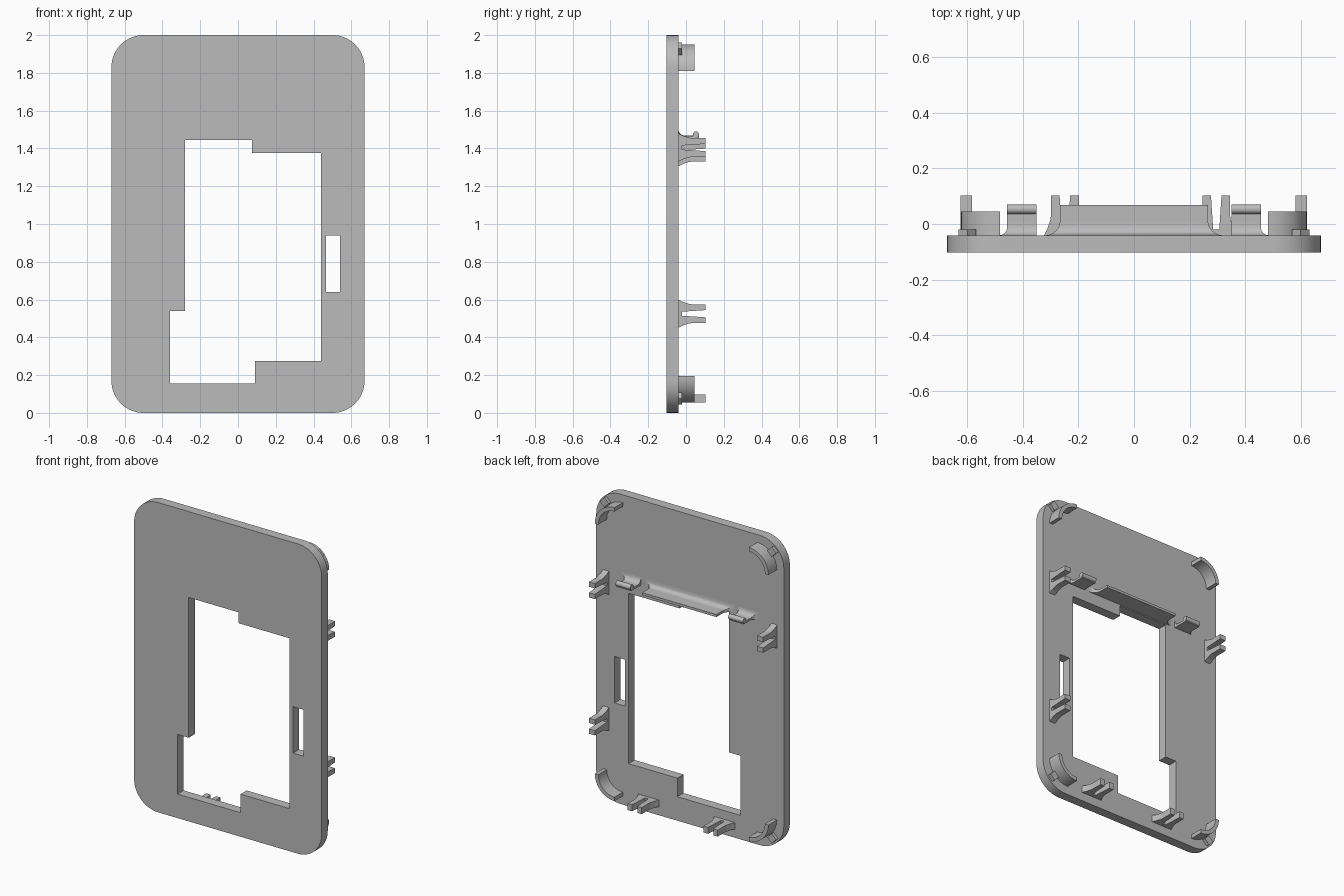
import bpy, bmesh, math
from math import sin, cos, pi, sqrt

cube = bpy.data.objects.get("Cube")
if cube:
    bpy.data.objects.remove(cube)

grey = bpy.data.materials.new("plain grey")
grey.use_nodes = True
grey.diffuse_color = (0.5, 0.5, 0.5, 1)
grey.node_tree.nodes["Principled BSDF"].inputs["Base Color"].default_value = (0.5, 0.5, 0.5, 1)

FRONT, BACK, TIP = -0.103, -0.041, 0.103


def loft(name, rings, smooth=True):
    """Skin a list of equal-length point rings and cap both ends."""
    bm = bmesh.new()
    loops = [[bm.verts.new(p) for p in ring] for ring in rings]
    for a, b in zip(loops, loops[1:]):
        for i in range(len(a)):
            j = (i + 1) % len(a)
            bm.faces.new((a[i], a[j], b[j], b[i]))
    bm.faces.new(loops[0])
    bm.faces.new(loops[-1])
    bmesh.ops.recalc_face_normals(bm, faces=bm.faces)
    mesh = bpy.data.meshes.new(name)
    bm.to_mesh(mesh)
    bm.free()
    mesh.materials.append(grey)
    obj = bpy.data.objects.new(name, mesh)
    bpy.context.collection.objects.link(obj)
    if smooth:
        shade(obj)
    return obj


def shade(obj):
    bpy.ops.object.select_all(action='DESELECT')
    obj.select_set(True)
    bpy.context.view_layer.objects.active = obj
    bpy.ops.object.shade_smooth_by_angle(angle=math.radians(30))


def slab(name, outline, y0, y1, smooth=True):
    """Extrude an x-z outline through the depth."""
    return loft(name, [[(x, y, z) for x, z in outline] for y in (y0, y1)], smooth)


def arc(cx, cz, r, start, end, steps=16):
    return [(cx + r * cos(start + (end - start) * i / steps),
             cz + r * sin(start + (end - start) * i / steps)) for i in range(steps + 1)]


# Face plate with rounded corners
W, R = 0.67, 0.17
outline = []
for k, (sx, cz) in enumerate([(1, 2 - R), (-1, 2 - R), (-1, R), (1, R)]):
    outline += arc(sx * (W - R), cz, R, k * pi / 2, (k + 1) * pi / 2)
plate = slab("face_plate", outline, FRONT, BACK, False)

# Stepped window and narrow slot
window = [(-0.28, 1.445), (0.075, 1.445), (0.075, 1.375), (0.44, 1.375), (0.44, 0.275),
          (0.09, 0.275), (0.09, 0.155), (-0.36, 0.155), (-0.36, 0.54), (-0.28, 0.54)]
slot = [(0.465, 0.64), (0.54, 0.64), (0.54, 0.94), (0.465, 0.94)]
for name, shape in (("window_cutter", window), ("slot_cutter", slot)):
    cutter = slab(name, shape, FRONT - 0.1, BACK + 0.1, False)
    cutter.hide_render = True
    mod = plate.modifiers.new(name, 'BOOLEAN')
    mod.operation, mod.solver, mod.object = 'DIFFERENCE', 'EXACT', cutter
    bpy.context.view_layer.objects.active = plate
    bpy.ops.object.modifier_apply(modifier=name)
    bpy.data.objects.remove(cutter)
shade(plate)

# Corner ribs with a small block outside each
for side, sx in (("left", 1), ("right", -1)):
    for level, sz, cz in (("top", 1, 1.81), ("bottom", -1, 0.195)):
        cx = 0.48
        rib = arc(cx, 0, 0.14, 0, pi / 2) + arc(cx, 0, 0.115, pi / 2, 0)
        slab(f"corner_rib_{level}_{side}", [(sx * x, cz + sz * z) for x, z in rib],
             BACK - 0.005, 0.045)
        block = arc(cx + 0.118, 0.118, 0.032, 0, 1.5 * pi, 3)
        slab(f"corner_block_{level}_{side}", [(sx * x, cz + sz * z) for x, z in block],
             BACK - 0.005, -0.02, False)

# Two-pronged clips: half profile of (offset from centre, depth), mirrored
half = [(0.075, BACK - 0.005), (0.075, BACK), (0.062, -0.015), (0.052, 0.015), (0.05, 0.03),
        (0.05, TIP), (0.019, TIP), (0.011, -0.02)]
profile = half + [(-u, y) for u, y in reversed(half)]


def side_clip(name, x, z):
    loft(name, [[(x + t, y, z + u) for u, y in profile] for t in (-0.021, 0.021)], False)


def bottom_clip(name, x, z):
    loft(name, [[(x + u, y, z + t) for u, y in profile] for t in (-0.021, 0.021)], False)


side_clip("clip_upper_left", 0.6, 1.405)
side_clip("clip_upper_right", -0.602, 1.38)
side_clip("clip_lower_left", 0.6, 0.525)
bottom_clip("clip_bottom_left", 0.295, 0.077)
bottom_clip("clip_bottom_right", -0.248, 0.077)


# Ledges above the window, blended into the plate with a fillet
def fillet(depth, r):
    d = max(0, min(depth, r))
    return r - sqrt(r * r - (r - d) ** 2)


def ledge(name, x0, x1, flare0, flare1, top, end):
    depths = [0.06 * (1 - cos(i * pi / 16)) for i in range(9)]
    rings = []
    for d in [-0.005] + depths + [end - BACK]:
        if d > end - BACK:
            continue
        a = x0 - (fillet(d, flare0) if flare0 else 0)
        b = x1 + (fillet(d, flare1) if flare1 else 0)
        z = top + fillet(d, 0.035)
        y = BACK + d
        rings.append([(a, y, 1.452), (b, y, 1.452), (b, y, z), (a, y, z)])
    loft(name, rings)


ledge("centre_ledge", -0.265, 0.265, 0.055, 0.055, 1.468, 0.069)
ledge("hook_left", 0.35, 0.455, 0, 0.03, 1.466, 0.06)
ledge("hook_right", -0.455, -0.35, 0.03, 0, 1.466, 0.06)
for side, x0, x1 in (("left", 0.35, 0.455), ("right", -0.455, -0.35)):
    circle = arc(0.053, 1.473, 0.017, 0, 2 * pi, 20)[:-1]
    loft(f"hook_bead_{side}", [[(x, y, z) for y, z in circle] for x in (x0, x1)])
